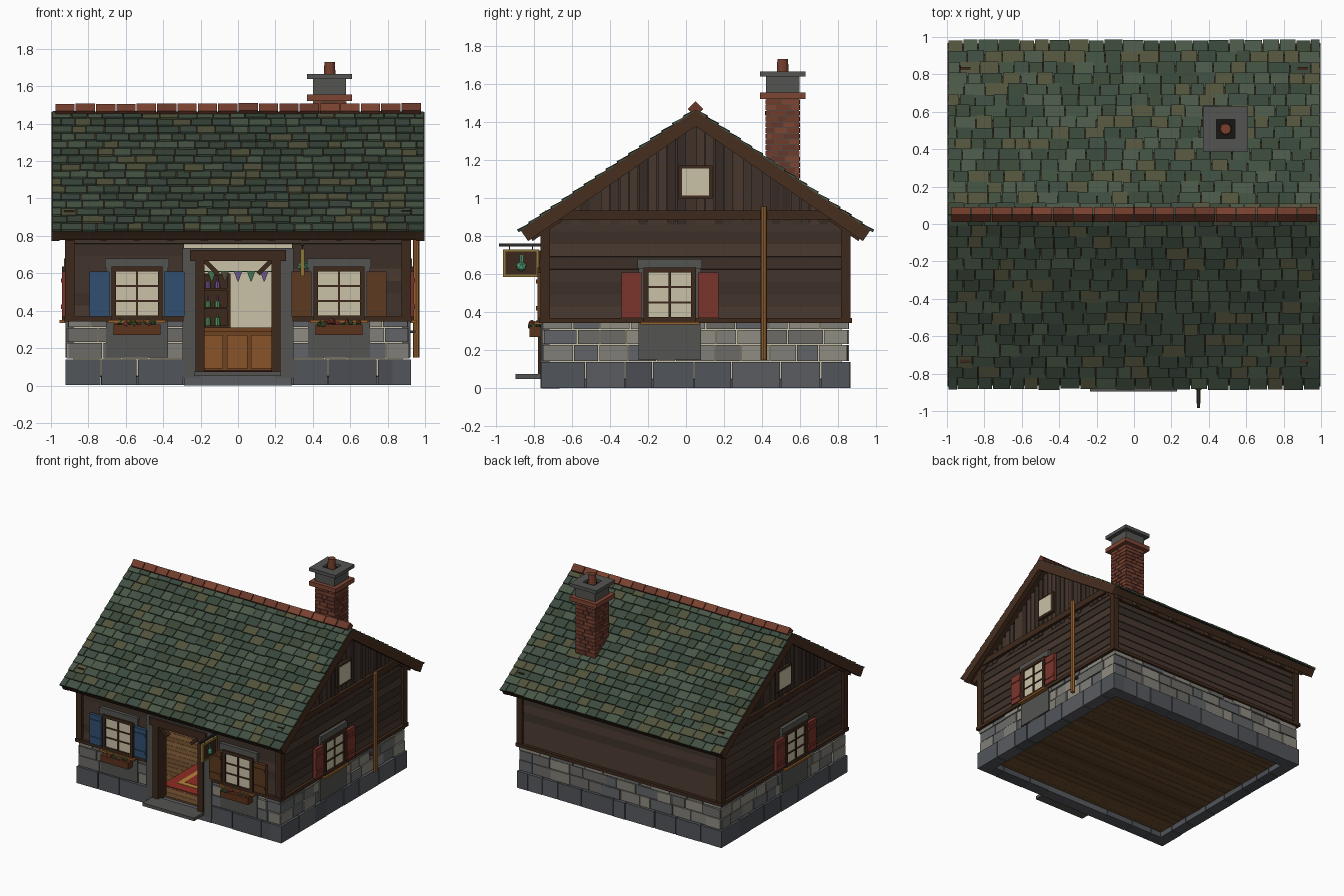
import bpy, bmesh, math, random
from mathutils import Matrix, Vector

if "Cube" in bpy.data.objects:
    bpy.data.objects.remove(bpy.data.objects["Cube"])
random.seed(7)
T = Matrix.Translation
def R(deg, ax): return Matrix.Rotation(math.radians(deg), 4, ax)
U = random.uniform
mats = {}

def material(rgb):
    if rgb not in mats:
        m = bpy.data.materials.new("paint_%d_%d_%d" % rgb)
        m.diffuse_color = [(c / 255) ** 2.2 for c in rgb] + [1]
        m.use_nodes = True
        m.node_tree.nodes["Principled BSDF"].inputs["Base Color"].default_value = m.diffuse_color
        mats[rgb] = m
    return mats[rgb]

class Part:
    """Collects boxes, cones and blobs into one named object."""
    def __init__(self, name, *colors):
        self.name, self.colors, self.bm = name, colors, bmesh.new()
    def paint(self, verts, c):
        i = random.randrange(len(self.colors)) if c is None else c
        for f in {f for v in verts for f in v.link_faces}:
            f.material_index = i
    def box(self, x0, x1, y0, y1, z0, z1, M=Matrix(), c=None):
        mid = T(((x0 + x1) / 2, (y0 + y1) / 2, (z0 + z1) / 2))
        S = Matrix.Diagonal((x1 - x0, y1 - y0, z1 - z0, 1))
        self.paint(bmesh.ops.create_cube(self.bm, size=1, matrix=M @ mid @ S)["verts"], c)
    def cone(self, r1, r2, h, M, n=8, c=None):
        self.paint(bmesh.ops.create_cone(self.bm, cap_ends=True, segments=n, radius1=r1, radius2=r2,
                                         depth=h, matrix=M @ T((0, 0, h / 2)))["verts"], c)
    def blob(self, r, M, c=None):
        self.paint(bmesh.ops.create_icosphere(self.bm, subdivisions=1, radius=r, matrix=M)["verts"], c)
    def row(self, M, x0, x1, y0, y1, z0, z1, w, gap=0.006, jit=0.006):
        n = max(1, round((x1 - x0) / w))
        cuts = [x0 + (x1 - x0) * (i + (U(-.25, .25) if 0 < i < n else 0)) / n for i in range(n + 1)]
        for a, b in zip(cuts, cuts[1:]):
            self.box(a + gap / 2, b - gap / 2, y0 + U(0, jit), y1, z0 + gap / 2, z1 - gap / 2, M)
    def prism(self, pts, x0, x1):
        f = self.bm.faces.new([self.bm.verts.new((x0, y, z)) for y, z in pts])
        g = bmesh.ops.extrude_face_region(self.bm, geom=[f])["geom"]
        bmesh.ops.translate(self.bm, vec=(x1 - x0, 0, 0), verts=[v for v in g if isinstance(v, bmesh.types.BMVert)])
    def done(self):
        bmesh.ops.recalc_face_normals(self.bm, faces=self.bm.faces)
        me = bpy.data.meshes.new(self.name)
        self.bm.to_mesh(me)
        self.bm.free()
        for c in self.colors: me.materials.append(material(c))
        bpy.context.collection.objects.link(bpy.data.objects.new(self.name, me))

DARK, BEAM, TAN = (66, 54, 46), (64, 45, 33), (150, 98, 50)
GREY, CREAM, BRICK = (84, 84, 82), (200, 192, 165), (112, 62, 48)
HX, HY, CY = 0.925, 0.815, 0.05
# wall frames: local x runs along the wall, -y points outward, y = 0 is the outer face
def frame(deg, d, c=(0, CY, 0)): return T(c) @ R(deg, 'Z') @ T((0, -d, 0))
FRONT, RIGHT, BACK, LEFT = frame(0, HY), frame(90, HX), frame(180, HY), frame(-90, HX)
WALLS = [(FRONT, HX), (RIGHT, HY), (BACK, HX), (LEFT, HY)]

# foundation, stone courses, siding, posts and beams
base = Part("foundation", (82, 85, 90), (76, 79, 84), (90, 92, 96))
stone = Part("stone_wall", (128, 126, 118), (108, 107, 103), (142, 139, 128), (98, 100, 103))
core = Part("wall_core", CREAM)
siding = Part("siding", DARK, (60, 49, 42), (72, 58, 49))
beams = Part("timber_frame", BEAM)
for M, h in WALLS:
    door = M is FRONT
    spans = [(-h, -.29), (.29, h)] if door else [(-h, h)]
    for a, b in spans:
        base.row(M, a, b, 0, .1, 0, .142, .2)
        z = .142
        for dz in (.088, .08, .04):
            stone.row(M, a + (.015 if a == -h else 0), b - (.015 if b == h else 0), .008, .06, z, z + dz, .15, jit=.012)
            z += dz
        core.box(max(a, -h + .05), min(b, h - .05), .045, .09, .05, .86, M)
        beams.box(a - (.005 if a == -h else 0), b + (.005 if b == h else 0), -.006, .05, .343, .369, M)
    for i in range(8):
        z = .362 + i * .066
        for a, b in (spans if door and z < .7 else [(-h, h)]):
            siding.box(a + (.02 if a == -h else 0), b - (.02 if b == h else 0), 0, .02, 0, .072,
                       M @ T((0, .018, z)) @ R(-6, 'X'))
    for s in (-1, 1):
        beams.box(*sorted((s * h, s * (h - .05))), 0, .05, .35, .86, M)
    if door:
        base.box(-.29, .29, .005, .1, 0, .06, M)
        core.box(-.3, .3, .045, .09, .7, .86, M)
        beams.box(-h, h, .002, .05, .80, .86, M)
    elif M is BACK:
        beams.box(-h, h, .002, .05, .80, .86, M)
    else:
        beams.box(-.79, .79, -.004, .05, .885, .935, M)

# gables with vertical boards and a small window
gable = Part("gable_wall", DARK)
boards = Part("gable_boards", DARK, (58, 47, 41), (72, 58, 49))
loft = Part("gable_windows", BEAM, CREAM)
for M, s in ((RIGHT, 1), (LEFT, -1)):
    gable.prism([(CY - .79, .84), (CY + .79, .84), (CY, 1.41)], s * (HX - .07), s * (HX - .03))
    n = 30
    for i in range(n):
        a = -.75 + 1.5 * i / n
        top = 1.42 - .688 * max(abs(a), abs(a + .05))
        boards.box(a + .003, a + .047, .014 + U(0, .01), .04, .86, max(top, .9), M)
    loft.box(-.09, .09, -.002, .03, .995, 1.17, M, 0)
    loft.box(-.072, .072, -.006, .03, 1.012, 1.155, M, 1)

# windows with surround, bars and shutters
def window(name, M, shutter, flowers):
    p = Part(name, GREY, BEAM, CREAM, shutter, TAN, (92, 54, 34))
    p.box(-.165, .165, .004, .05, .15, .68, M, 0)
    p.box(-.17, .17, -.004, .05, .63, .68, M, 0)
    p.box(-.115, .115, -.004, .05, .37, .61, M, 2)
    for s in (-1, 1):
        p.box(*sorted((s * .112, s * .137)), -.016, .05, .35, .635, M, 1)
        p.box(*sorted((s * .148, s * .255)), -.016, .01, .37, .61, M, 3)
        for z in (.41, .55): p.box(*sorted((s * .152, s * .251)), -.022, 0, z, z + .022, M, 3)
    for z in (.35, .61): p.box(-.137, .137, -.016, .05, z, z + .025, M, 1)
    p.box(-.006, .006, -.012, .05, .37, .61, M, 1)
    for z in (.447, .527): p.box(-.115, .115, -.01, .05, z, z + .01, M, 1)
    p.box(-.155, .155, -.03, .03, .335, .35, M, 4)
    if flowers: p.box(-.125, .125, -.058, 0, .27, .325, M, 5)
    p.done()
    if flowers:
        f = Part(name + "_plants", (58, 84, 46), (72, 100, 54), (150, 70, 60))
        for _ in range(24):
            f.blob(U(.01, .018), M @ T((U(-.115, .115), U(-.052, -.01), U(.325, .345))))
        f.done()
window("front_left_window", FRONT @ T((-.54, 0, 0)), (52, 80, 112), True)
window("front_right_window", FRONT @ T((.54, 0, 0)), (92, 60, 38), True)
window("right_window", RIGHT @ T((-.135, 0, 0)), (122, 56, 48), False)
window("left_window", LEFT @ T((.135, 0, 0)), (122, 56, 48), False)

# doorway: stone surround, wooden posts, braces, step
d = Part("doorway", GREY, BEAM)
for s in (-1, 1):
    d.box(*sorted((s * .2, s * .296)), .001, .1, .04, .735, FRONT, 0)
    d.box(*sorted((s * .178, s * .226)), -.012, .1, .06, .68, FRONT, 1)
    d.box(-.012, .012, 0, .04, -.06, .06, FRONT @ T((s * .15, 0, .64)) @ R(s * 45, 'Y'), 1)
d.box(-.296, .296, .001, .1, .70, .735, FRONT, 0)
d.box(-.257, .257, -.018, .1, .665, .725, FRONT, 1)
d.box(-.235, .23, -.13, .02, .05, .075, FRONT, 0)
d.done()

# interior: floor, rug, counter, shelves with bottles, bunting
floor = Part("floor", (104, 76, 48), (96, 69, 43), (112, 82, 52))
for i in range(24):
    y = -.69 + i * 1.48 / 24
    floor.box(-.85, .85, y + .001, y + .0607, .045 + U(0, .003), .072)
rug = Part("rug", (140, 50, 40), (180, 130, 60))
rug.box(-.3, .3, -.55, -.05, .07, .078, c=0)
rug.box(-.22, .22, -.47, -.13, .07, .081, c=1)
rug.box(-.18, .18, -.43, -.17, .07, .083, c=0)
counter = Part("counter", (112, 68, 38), (134, 84, 46))
counter.box(-.46, .46, .2, .38, .07, .29, c=0)
counter.box(-.48, .48, .17, .4, .285, .31, c=0)
for i in range(7): counter.box(-.45 + i * .13, -.34 + i * .13, .19, .22, .09, .27, c=1)
shelf = Part("shelves", BEAM)
bottles = Part("bottles", (70, 120, 140), (110, 80, 140), (80, 140, 90), (160, 110, 60))
for x in (-.55, -.06): shelf.box(x, x + .02, .64, .77, .07, .6)
shelf.box(-.55, -.04, .755, .77, .07, .6)
for z in (.2, .32, .42, .52, .6):
    shelf.box(-.55, -.04, .64, .77, z - .012, z)
    for i in range(9 if z < .6 else 0):
        M = T((-.51 + i * .05, .69, z))
        bottles.cone(.016, .014, U(.03, .045), M)
        bottles.cone(.006, .006, .06, M)
bunting = Part("bunting", (70, 120, 80), (110, 90, 140), (80, 80, 60))
bunting.box(-.3, .3, -.552, -.548, .608, .613)
for i in range(9):
    bunting.cone(.002, .022, .055, T((-.28 + i * .07, -.55, .555)) @ Matrix.Diagonal((1, .15, 1, 1)), 4)

# roof: deck, shingle courses, bargeboards, fascia, rafter tails
ANG = 34.5
L = .92 / math.cos(math.radians(ANG))
deck = Part("roof_deck", BEAM)
barge = Part("bargeboards", (72, 50, 36))
tails = Part("rafter_tails", BEAM)
shingles = Part("roof_shingles", (66, 80, 66), (58, 72, 60), (74, 88, 72), (62, 76, 66), (60, 72, 58), (82, 84, 62))
for side in (0, 180):
    M = T((0, CY, 1.465)) @ R(side, 'Z') @ R(ANG, 'X')
    deck.box(-.98, .98, -L + .005, 0, -.045, -.014, M)
    tails.box(-.98, .98, -L, -L + .025, -.065, -.01, M)
    for i in range(11): tails.box(-.92 + i * .18, -.88 + i * .18, -L + .02, -.9, -.085, -.04, M)
    for s in (-1, 1): barge.box(*sorted((s * .955, s * .996)), -L, 0, -.072, -.004, M)
    for r in range(16):
        y, x = -L - .012 + r * .0705, -.995
        while x < .99:
            w = U(.07, .12) if x > -.99 or r % 2 else .05
            e = min(x + w, .995)
            if .995 - e < .03: e = .995
            shingles.box(x + .002, e - .002, U(-.004, .004), .088 if r < 15 else .07, 0, .012,
                         M @ T((0, y, U(-.005, -.001))) @ R(-7, 'X'))
            x = e
ridge = Part("ridge_caps", BRICK, (104, 58, 46), (122, 68, 52))
for i in range(18):
    x = -.98 + i * 1.96 / 18
    ridge.box(x + .003, x + .106, -.028, .028, -.028, .028, T((0, CY, 1.468 + U(-.002, .002))) @ R(45, 'X'))

# chimney
C = T((.49, .508, 0))
ch = Part("chimney_bricks", BRICK, (100, 58, 48), (124, 70, 54))
mortar = Part("chimney_core", (86, 74, 66))
mortar.box(-.085, .085, -.085, .085, .95, 1.53, C)
for k in range(4):
    M = frame(90 * k, .092, (.49, .508, 0))
    for r in range(18):
        o = .092 if (r + k) % 2 else .066
        ch.row(M, -o, o, 0, .03, .98 + r * .03, 1.01 + r * .03, .06, .005, .004)
ch.box(-.12, .12, -.12, .12, 1.52, 1.555, C)
cap = Part("chimney_cap", GREY, (30, 28, 26))
cap.box(-.088, .088, -.088, .088, 1.555, 1.64, C, 0)
for k in range(4): cap.box(-.12, .05, -.12, -.05, 1.638, 1.665, C @ R(90 * k, 'Z'), 0)
cap.box(-.055, .055, -.055, .055, 1.63, 1.645, C, 1)
pot = Part("chimney_pot", (118, 66, 48))
pot.cone(.032, .028, .09, C @ T((0, 0, 1.64)), 12)

# hanging sign with a flask, and the side pole
sign = Part("hanging_sign", (48, 46, 46), (140, 116, 58), (62, 44, 34))
S = T((.345, 0, 0))
sign.box(-.007, .007, -.983, -.74, .745, .76, S, 0)
sign.box(-.006, .006, -.955, -.775, .59, .725, S, 2)
for y in (-.96, -.785): sign.box(-.01, .01, y, y + .012, .585, .73, S, 1)
for z in (.585, .718): sign.box(-.01, .01, -.96, -.773, z, z + .012, S, 1)
for y in (-.93, -.81): sign.box(-.003, .003, y, y + .006, .725, .75, S, 0)
flask = Part("sign_flask", (84, 160, 120))
flask.blob(.03, S @ T((0, -.865, .64)))
flask.cone(.011, .011, .05, S @ T((0, -.865, .65)))
pole = Part("side_pole", TAN, (60, 50, 44))
pole.cone(.017, .017, .805, T((.953, .408, .15)), 8, 0)
for z in (.28, .8): pole.box(.9, .955, .392, .424, z, z + .014, c=1)

for p in (base, stone, core, siding, beams, gable, boards, loft, floor, rug, counter, shelf, bottles, bunting,
          deck, barge, tails, shingles, ridge, ch, mortar, cap, pot, sign, flask, pole):
    p.done()
